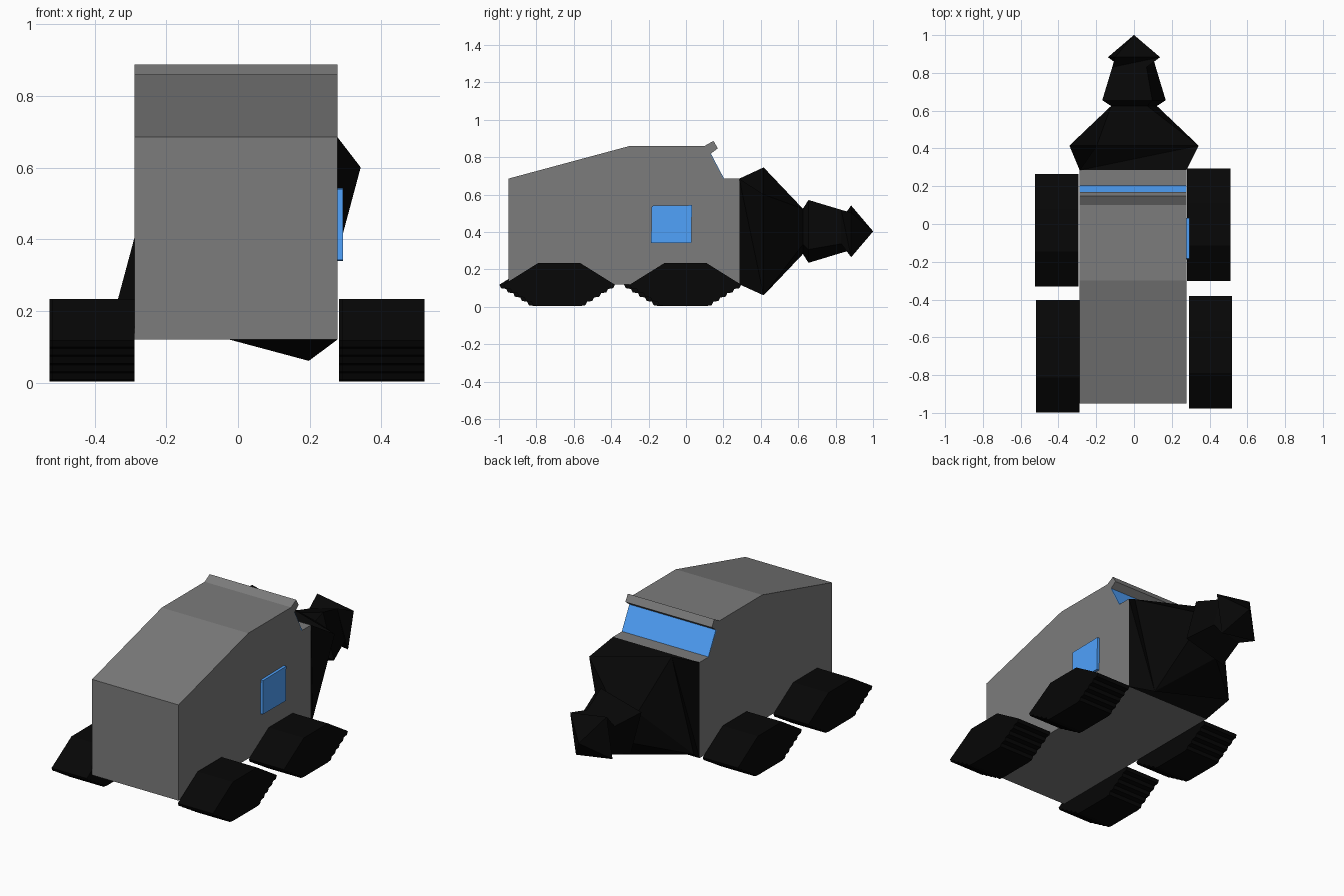
import bpy, bmesh
from math import cos, sin, radians

if "Cube" in bpy.data.objects:
    bpy.data.objects.remove(bpy.data.objects["Cube"])


def material(name, rgb):
    m = bpy.data.materials.new(name)
    m.diffuse_color = (*rgb, 1)
    m.use_nodes = True
    m.node_tree.nodes["Principled BSDF"].inputs["Base Color"].default_value = m.diffuse_color
    return m


GREY = material("dark_grey", (0.2, 0.2, 0.2))
BLACK = material("black", (0.002, 0.002, 0.002))
BLUE = material("blue_glass", (0.08, 0.36, 0.97))
X0, X1 = -0.288, 0.277


def loft(name, rings, mat):
    """Skin a list of equal-sized point rings with triangles and cap both ends."""
    bm = bmesh.new()
    loops = [[bm.verts.new(p) for p in ring] for ring in rings]
    n = len(loops[0])
    for a, b in zip(loops, loops[1:]):
        for i in range(n):
            j = (i + 1) % n
            bm.faces.new((a[i], a[j], b[i]))
            bm.faces.new((a[j], b[j], b[i]))
    bm.faces.new(loops[0][::-1])
    bm.faces.new(loops[-1])
    bmesh.ops.recalc_face_normals(bm, faces=bm.faces)
    # Merge triangle pairs that lie in one plane back into quads
    bmesh.ops.dissolve_limit(bm, angle_limit=radians(0.5),
                             verts=bm.verts, edges=bm.edges)
    me = bpy.data.meshes.new(name)
    bm.to_mesh(me)
    bm.free()
    me.materials.append(mat)
    ob = bpy.data.objects.new(name, me)
    bpy.context.collection.objects.link(ob)
    return ob


def prism(name, profile, x0, x1, mat):
    """Extrude a (y, z) profile along x."""
    return loft(name, [[(x, y, z) for y, z in profile] for x in (x0, x1)], mat)


# Body with roof visor
prism("body", [(-0.95, 0.12), (-0.95, 0.685), (-0.30, 0.86), (0.10, 0.86),
               (0.147, 0.887), (0.17, 0.847), (0.13, 0.817), (0.20, 0.685),
               (0.285, 0.685), (0.285, 0.12)], X0, X1, GREY)

# Windscreen under the visor and single side window
prism("windscreen", [(0.125, 0.815), (0.133, 0.819), (0.203, 0.686), (0.195, 0.686)],
      X0, X1, BLUE)
prism("side_window", [(-0.187, 0.342), (-0.183, 0.54), (0.032, 0.543), (0.028, 0.34)],
      X1 - 0.01, 0.293, BLUE)

# Four-sided drill nose: flares from the body front, then twists to the tip
rings = [[(X1, 0.285, 0.685), (X0, 0.285, 0.685), (X0, 0.285, 0.12), (X1, 0.285, 0.12)]]
for y, r, turn in [(0.415, 0.395, 30), (0.625, 0.14, 60), (0.655, 0.194, 60),
                   (0.83, 0.133, 60), (0.883, 0.171, 36), (1.0, 0.001, 36)]:
    rings.append([(r * cos(radians(turn + 90 * k)), y,
                   0.403 + r * sin(radians(turn + 90 * k))) for k in range(4)])
loft("drill_nose", rings, BLACK)

# Flattened six-sided wheels with treads on the lower slopes
TREADS = 5
slope = [(0.298, 0)]
for i in range(TREADS):
    for t, out in ((i / TREADS, 0.0), ((i + 0.4) / TREADS, 0.011)):
        if t > 0:
            slope.append((0.298 - 0.186 * t + 0.53 * out, -0.114 * t - 0.85 * out))
slope.append((0.112, -0.114))
half = [(0.112, 0.116)] + slope
wheel = half + [(-y, z) for y, z in reversed(half)]
for name, x, y in [("front_left_wheel", -0.41, -0.033), ("front_right_wheel", 0.396, -0.003),
                   ("rear_left_wheel", -0.404, -0.70), ("rear_right_wheel", 0.405, -0.678)]:
    prism(name, [(y + a, max(0, 0.118 + b)) for a, b in wheel], x - 0.115, x + 0.115, BLACK)
